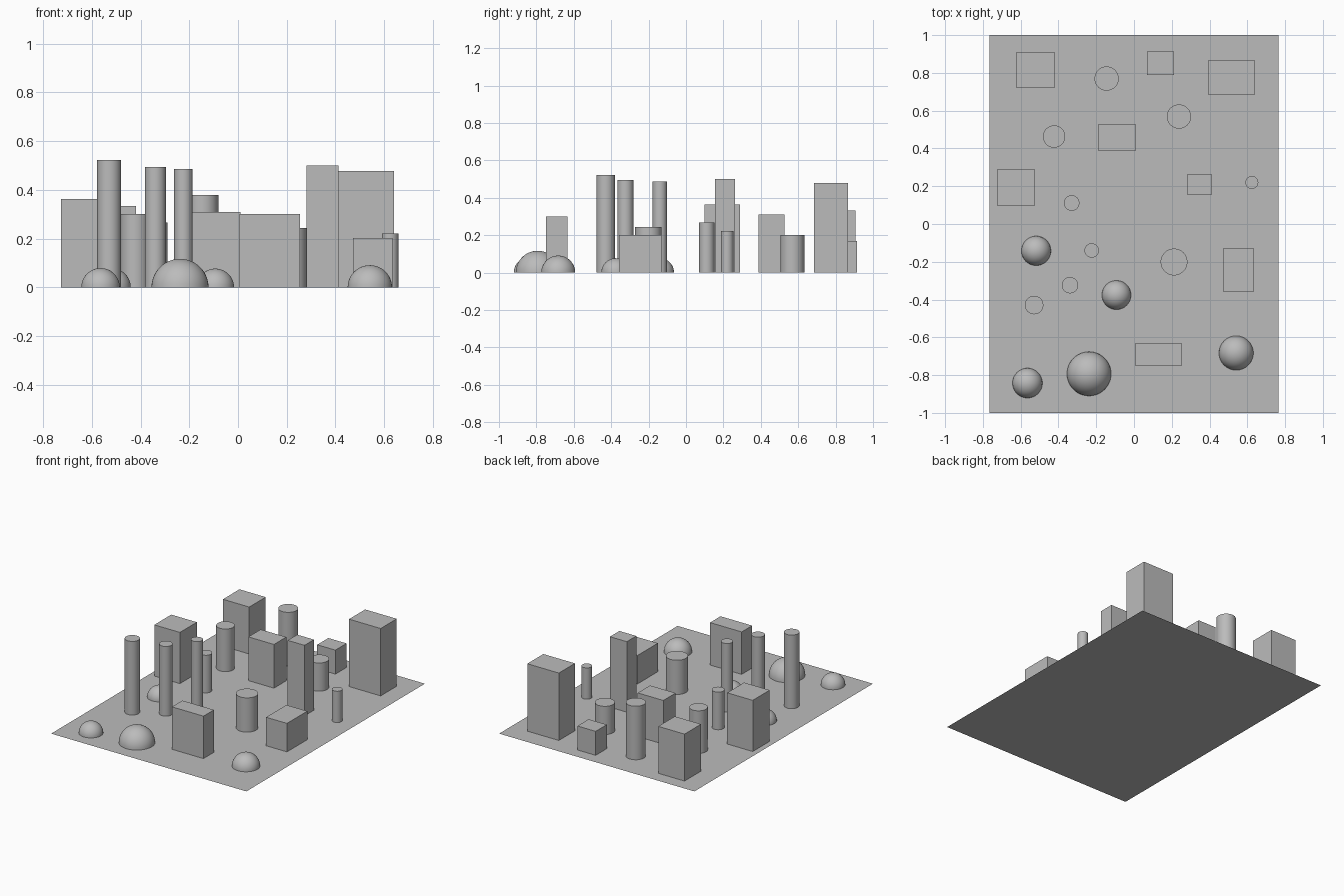
import bpy, bmesh, math
from mathutils import Matrix

cube = bpy.data.objects.get("Cube")
if cube:
    bpy.data.objects.remove(cube, do_unlink=True)

grey = bpy.data.materials.new("plain grey")
grey.use_nodes = True
grey.diffuse_color = (0.5, 0.5, 0.5, 1)
grey.node_tree.nodes["Principled BSDF"].inputs["Base Color"].default_value = (0.5, 0.5, 0.5, 1)


def add_object(name, bm, location, smooth=False):
    mesh = bpy.data.meshes.new(name)
    bm.to_mesh(mesh)
    bm.free()
    mesh.materials.append(grey)
    obj = bpy.data.objects.new(name, mesh)
    obj.location = location
    bpy.context.collection.objects.link(obj)
    if smooth:
        bpy.ops.object.select_all(action='DESELECT')
        obj.select_set(True)
        bpy.context.view_layer.objects.active = obj
        bpy.ops.object.shade_smooth_by_angle(angle=math.radians(40))
    return obj


def add_block(name, x, y, width, depth, height):
    bm = bmesh.new()
    bmesh.ops.create_cube(bm, size=1, matrix=Matrix.Diagonal((width, depth, height, 1)))
    add_object(name, bm, (x, y, height / 2))


def add_column(name, x, y, radius, height):
    bm = bmesh.new()
    bmesh.ops.create_cone(bm, cap_ends=True, segments=48, radius1=radius,
                          radius2=radius, depth=height)
    add_object(name, bm, (x, y, height / 2), smooth=True)


def add_dome(name, x, y, radius):
    bm = bmesh.new()
    bmesh.ops.create_uvsphere(bm, u_segments=48, v_segments=24, radius=radius)
    # Keep only the upper half
    bmesh.ops.bisect_plane(bm, geom=bm.verts[:] + bm.edges[:] + bm.faces[:], dist=1e-5,
                           plane_co=(0, 0, 0), plane_no=(0, 0, 1), clear_inner=True)
    add_object(name, bm, (x, y, 0), smooth=True)


# Flat ground sheet
bm = bmesh.new()
bmesh.ops.create_grid(bm, x_segments=1, y_segments=1, size=1,
                      matrix=Matrix.Diagonal((0.766, 1, 1, 1)))
add_object("ground_sheet", bm, (0, 0, 0))

# Rectangular blocks: x, y, width, depth, height
blocks = [
    (-0.521, 0.815, 0.206, 0.185, 0.333),
    (0.14, 0.852, 0.143, 0.125, 0.17),
    (0.516, 0.775, 0.248, 0.18, 0.478),
    (-0.09, 0.457, 0.201, 0.138, 0.31),
    (-0.625, 0.193, 0.201, 0.19, 0.363),
    (0.347, 0.209, 0.132, 0.106, 0.5),
    (0.553, -0.244, 0.164, 0.228, 0.202),
    (0.13, -0.691, 0.248, 0.117, 0.301),
]
for i, b in enumerate(blocks, 1):
    add_block(f"block_{i}", *b)

# Round columns: x, y, radius, height
columns = [
    (-0.145, 0.77, 0.064, 0.38),
    (0.238, 0.569, 0.064, 0.2),
    (-0.423, 0.463, 0.059, 0.302),
    (-0.33, 0.111, 0.041, 0.267),
    (0.624, 0.22, 0.034, 0.222),
    (-0.224, -0.14, 0.038, 0.486),
    (0.212, -0.201, 0.071, 0.243),
    (-0.339, -0.324, 0.043, 0.494),
    (-0.529, -0.429, 0.049, 0.522),
]
for i, c in enumerate(columns, 1):
    add_column(f"column_{i}", *c)

# Half-sphere domes: x, y, radius
domes = [
    (-0.518, -0.142, 0.078),
    (-0.093, -0.376, 0.077),
    (-0.564, -0.842, 0.079),
    (-0.238, -0.793, 0.117),
    (0.541, -0.683, 0.091),
]
for i, d in enumerate(domes, 1):
    add_dome(f"dome_{i}", *d)
